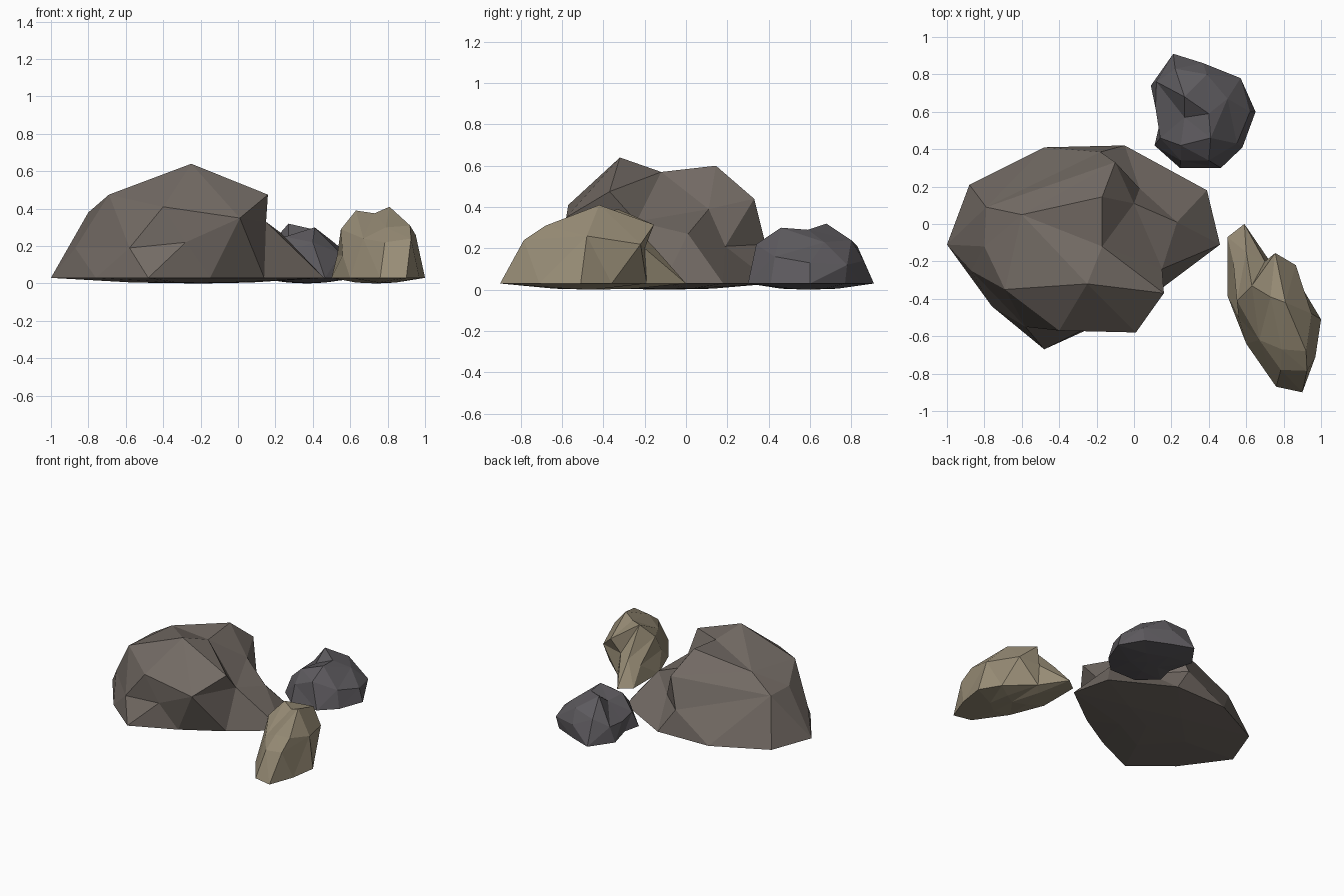
import bpy, bmesh
from mathutils import Vector


def rock(name, color, centre, size, outline, flanks, crown):
    """Faceted boulder: the key corners are joined as seen from its centre."""
    c, s = Vector(centre), Vector(size)
    pts = [Vector((x, y, 0.03)) for x, y in outline]
    # shallow belly under the outline
    pts += [Vector((c.x + 0.45 * (x - c.x), c.y + 0.45 * (y - c.y), 0.005))
            for x, y in outline[::2]]
    pts += [Vector((c.x, c.y, 0.0))]
    pts += [Vector(p) for p in flanks + crown]

    # skin the corner directions with a hull, then push corners to real places
    bm = bmesh.new()
    home = {}
    for p in pts:
        d = p - c
        v = bm.verts.new(Vector((d.x / s.x, d.y / s.y, d.z / s.z)).normalized())
        home[v] = p
    bmesh.ops.convex_hull(bm, input=bm.verts[:])
    for v in bm.verts:
        v.co = home[v]
    bmesh.ops.recalc_face_normals(bm, faces=bm.faces[:])

    mesh = bpy.data.meshes.new(name)
    bm.to_mesh(mesh)
    bm.free()
    mat = bpy.data.materials.new(name + "_stone")
    mat.diffuse_color = (*color, 1)
    mesh.materials.append(mat)
    obj = bpy.data.objects.new(name, mesh)
    bpy.context.collection.objects.link(obj)


# Large brown boulder with a low lobe on its right
rock("large_boulder", (0.17, 0.145, 0.127), (-0.2, -0.1, 0.17), (0.7, 0.5, 0.4),
     outline=[(-1, -0.11), (-0.88, 0.21), (-0.48, 0.41), (-0.05, 0.42),
              (0.39, 0.18), (0.46, -0.11), (0.14, -0.35), (-0.15, -0.52),
              (-0.48, -0.67), (-0.76, -0.44)],
     flanks=[(-0.87, -0.25, 0.19), (-0.58, -0.55, 0.19), (-0.4, -0.57, 0.41),
             (-0.28, -0.57, 0.22), (0.01, -0.58, 0.35), (0.23, 0.01, 0.27),
             (0.03, 0.19, 0.21), (0.15, -0.24, 0.33), (-0.18, 0.385, 0.22)],
     crown=[(-0.25, -0.32, 0.64), (0.16, -0.37, 0.475), (-0.17, -0.12, 0.57),
            (-0.17, 0.145, 0.6), (-0.1, 0.33, 0.44), (0.0, 0.11, 0.39),
            (-0.6, 0.05, 0.5), (-0.79, 0.09, 0.38), (-0.8, -0.12, 0.38),
            (-0.69, -0.35, 0.475)])

# Small dark rock at the back
rock("dark_rock", (0.11, 0.103, 0.113), (0.37, 0.59, 0.12), (0.28, 0.3, 0.2),
     outline=[(0.21, 0.91), (0.37, 0.85), (0.55, 0.77), (0.65, 0.6),
              (0.58, 0.41), (0.465, 0.3), (0.245, 0.3), (0.11, 0.42),
              (0.14, 0.55), (0.09, 0.74)],
     flanks=[(0.37, 0.86, 0.14), (0.57, 0.78, 0.12), (0.62, 0.6, 0.13),
             (0.55, 0.43, 0.16), (0.4, 0.34, 0.22), (0.25, 0.34, 0.16),
             (0.14, 0.46, 0.15), (0.115, 0.62, 0.14), (0.12, 0.76, 0.15)],
     crown=[(0.27, 0.68, 0.32), (0.41, 0.46, 0.3), (0.4, 0.59, 0.29),
            (0.39, 0.8, 0.24), (0.22, 0.83, 0.21), (0.5, 0.67, 0.23),
            (0.27, 0.57, 0.24), (0.25, 0.42, 0.25)])

# Long tan rock at the front right
rock("tan_rock", (0.31, 0.262, 0.18), (0.74, -0.45, 0.15), (0.25, 0.42, 0.25),
     outline=[(0.59, 0), (0.5, -0.07), (0.5, -0.385), (0.6, -0.64),
              (0.76, -0.87), (0.9, -0.9), (0.97, -0.71), (1.0, -0.51),
              (0.91, -0.36), (0.72, -0.19)],
     flanks=[(0.53, -0.2, 0.15), (0.56, -0.5, 0.15), (0.67, -0.62, 0.24),
             (0.95, -0.48, 0.26), (0.865, -0.22, 0.22), (0.7, -0.2, 0.2)],
     crown=[(0.81, -0.42, 0.41), (0.73, -0.39, 0.375), (0.63, -0.33, 0.39),
            (0.755, -0.155, 0.315), (0.55, -0.41, 0.29), (0.79, -0.67, 0.3),
            (0.92, -0.68, 0.31), (0.925, -0.785, 0.24), (0.785, -0.78, 0.22),
            (0.6, -0.15, 0.2)])
